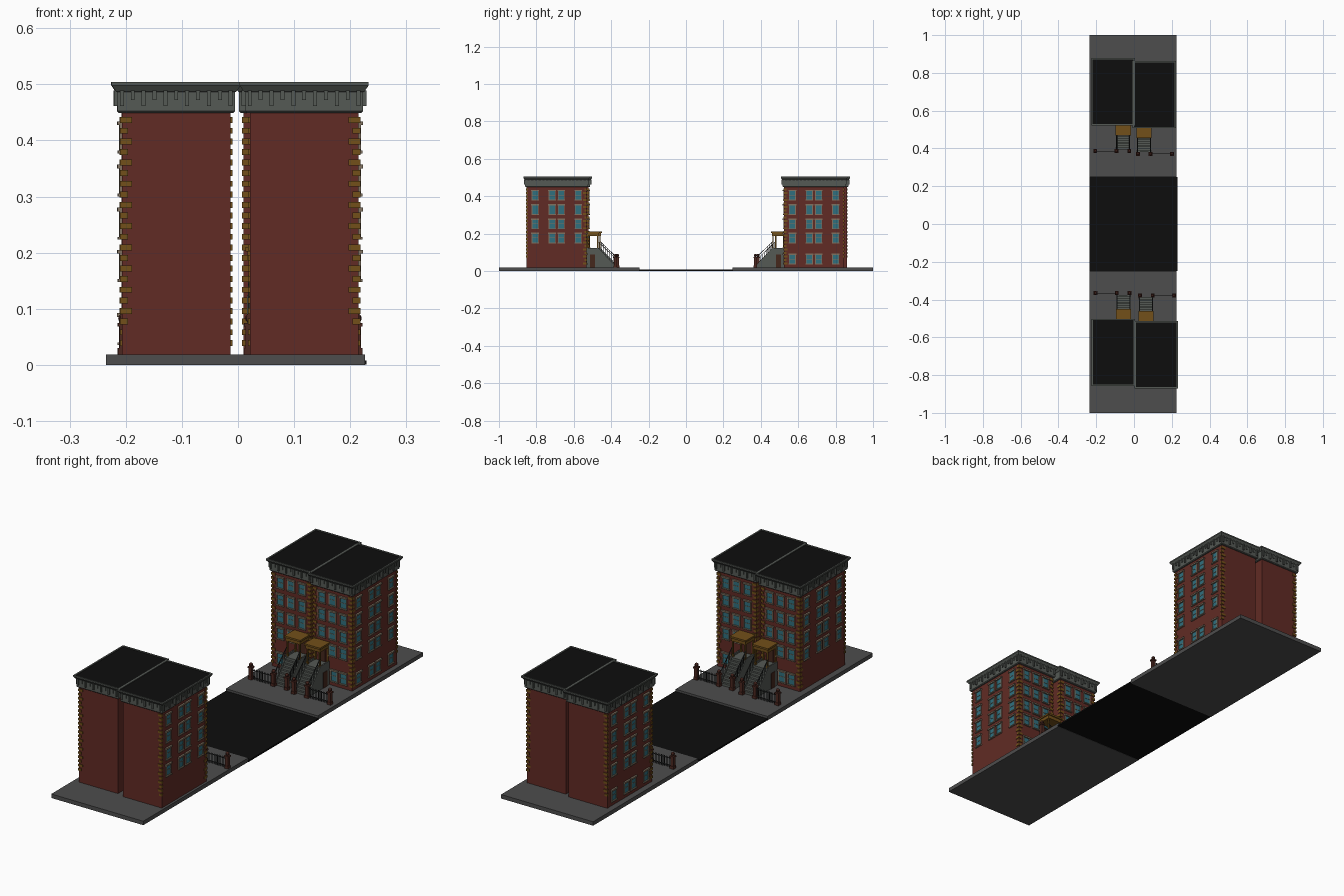
import bpy, bmesh
from math import pi
from mathutils import Matrix, Vector

if "Cube" in bpy.data.objects:
    bpy.data.objects.remove(bpy.data.objects["Cube"])

COLORS = {
    "brick": (0.12, 0.024, 0.018), "quoin": (0.17, 0.08, 0.010), "stone": (0.09, 0.10, 0.09),
    "trim": (0.22, 0.17, 0.12), "glass": (0.03, 0.16, 0.21), "roof": (0.004, 0.004, 0.004),
    "road": (0.004, 0.004, 0.004), "paving": (0.075, 0.075, 0.075),
    "iron": (0.02, 0.022, 0.022), "post": (0.07, 0.02, 0.014), "door": (0.06, 0.02, 0.012),
}
MATS = {}
for key, col in COLORS.items():
    MATS[key] = bpy.data.materials.new(key)
    MATS[key].diffuse_color = (*col, 1)


def box(bm, x0, x1, y0, y1, z0, z1):
    m = Matrix.Translation(((x0 + x1) / 2, (y0 + y1) / 2, (z0 + z1) / 2)) @ \
        Matrix.Diagonal((abs(x1 - x0), abs(y1 - y0), abs(z1 - z0), 1))
    bmesh.ops.create_cube(bm, size=1, matrix=m)


def prism(bm, x0, x1, profile):
    """Extrude a (y, z) outline along x."""
    a = [bm.verts.new((x0, y, z)) for y, z in profile]
    b = [bm.verts.new((x1, y, z)) for y, z in profile]
    bm.faces.new(a)
    bm.faces.new(b[::-1])
    for i in range(len(a)):
        j = (i + 1) % len(a)
        bm.faces.new((a[i], b[i], b[j], a[j]))


def finish(bm, name, mat, matrix=Matrix()):
    bm.transform(matrix)
    bmesh.ops.recalc_face_normals(bm, faces=bm.faces)
    me = bpy.data.meshes.new(name)
    bm.to_mesh(me)
    bm.free()
    me.materials.append(MATS[mat])
    ob = bpy.data.objects.new(name, me)
    bpy.context.collection.objects.link(ob)


W, D = 0.097, 0.16            # half width and half depth of the brick body
G, TOP = 0.018, 0.452         # pavement level and wall top
ROWS = (0.15, 0.225, 0.302, 0.379)
DOOR = 0.054                  # door axis


def on_face(bm, face, u0, u1, d0, d1, z0, z1):
    """Box on a wall: u runs along the wall, d outward from it."""
    if face == "front":
        box(bm, u0, u1, -D - d1, -D - d0, z0, z1)
    elif face == "rear":
        box(bm, u0, u1, D + d0, D + d1, z0, z1)
    else:
        box(bm, -W - d1, -W - d0, u0, u1, z0, z1)


def window(trim, glass, face, u, z, h=0.053):
    on_face(glass, face, u - 0.015, u + 0.015, -0.002, 0.0015, z + 0.003, z + h - 0.004)
    for s in (-1, 1):
        on_face(trim, face, u + s * 0.0165 - 0.002, u + s * 0.0165 + 0.002, -0.002, 0.004, z, z + h)
    on_face(trim, face, u - 0.015, u + 0.015, -0.002, 0.003, z + h / 2 - 0.001, z + h / 2 + 0.001)
    on_face(trim, face, u - 0.021, u + 0.021, -0.002, 0.008, z + h - 0.005, z + h + 0.002)
    on_face(trim, face, u - 0.020, u + 0.020, -0.002, 0.007, z - 0.002, z + 0.003)


def building(name, cx, cy, mirror, turned, basement_side):
    place = Matrix.Translation((cx, cy, 0)) @ Matrix.Rotation(pi if turned else 0, 4, 'Z') \
        @ Matrix.Diagonal((mirror, 1, 1, 1))
    done = lambda bm, part, mat: finish(bm, name + "_" + part, mat, place)

    # brick body
    bm = bmesh.new()
    box(bm, -W, W, -D, D, G - 0.002, TOP)
    done(bm, "brick_walls", "brick")

    # windows
    trim, glass = bmesh.new(), bmesh.new()
    for z in ROWS:
        for u in (-0.054, 0, DOOR):
            if not (u == DOOR and z == ROWS[0]):
                window(trim, glass, "front", u, z)
    for u in (-0.054, -0.008):
        window(trim, glass, "front", u, 0.037)
    for z in ((0.037,) if basement_side else ()) + ROWS:
        for u in (-0.116, -0.025, 0.024, 0.115):
            window(trim, glass, "side", u, z)
    done(trim, "window_frames", "trim")
    done(glass, "window_glass", "glass")

    # corner quoins, alternating long and short
    bm = bmesh.new()
    for i in range(22):
        z = 0.034 + i * 0.0189
        a, b = (0.018, 0.011) if i % 2 else (0.011, 0.018)
        box(bm, -W - 0.003, -W + a, -D - 0.003, -D + b, z, z + 0.0105)
        box(bm, W - a, W + 0.003, -D - 0.003, -D + b, z, z + 0.0105)
        if z > 0.065:
            box(bm, -W - 0.003, -W + a, D - 0.006, D + 0.003, z, z + 0.0105)
    done(bm, "corner_quoins", "quoin")

    # cornice lofted from rectangular rings, with raised rim
    bm, rings = bmesh.new(), []
    for o, z in ((0.005, 0.449), (0.008, 0.452), (0.008, 0.486), (0.011, 0.488),
                 (0.018, 0.498), (0.018, 0.504), (0.011, 0.504), (0.011, 0.499)):
        rings.append([bm.verts.new((sx * (W + o), sy * (D + o), z))
                      for sx, sy in ((-1, -1), (1, -1), (1, 1), (-1, 1))])
    for r, q in zip(rings, rings[1:]):
        for i in range(4):
            j = (i + 1) % 4
            bm.faces.new((r[i], r[j], q[j], q[i]))
    bm.faces.new(rings[0])
    bm.faces.new(rings[-1])
    done(bm, "cornice", "stone")

    # cornice brackets, alternating long and short
    bm = bmesh.new()
    for face, half in (("front", W), ("rear", W), ("side", D)):
        n = round(2 * half / 0.0202)
        for i in range(n + 1):
            u = -half + i * 2 * half / n
            zb, d = (0.461, 0.014) if i % 2 == 0 else (0.472, 0.012)
            on_face(bm, face, u - 0.0035, u + 0.0035, 0.006, d, zb, 0.489)
    done(bm, "cornice_brackets", "stone")

    bm = bmesh.new()
    box(bm, -W - 0.011, W + 0.011, -D - 0.011, D + 0.011, 0.4975, 0.501)
    done(bm, "flat_roof", "roof")

    # stoop: stepped profile plus side stringers
    n, y0, y1, top = 9, -0.305, -0.222, 0.116
    prof = [(-D, G), (y0, G)]
    for i in range(n):
        z = G + (i + 1) * (top - G) / n
        prof += [(y0 + i * (y1 - y0) / n, z), (y0 + (i + 1) * (y1 - y0) / n, z)]
    prof.append((-D, top))
    bm = bmesh.new()
    prism(bm, DOOR - 0.032, DOOR + 0.032, prof)
    for s in (-1, 1):
        x = DOOR + s * 0.034
        prism(bm, x - 0.003, x + 0.003,
              [(-D, G), (-0.308, G), (-0.308, 0.034), (y1, top + 0.008), (-D, top + 0.008)])
    done(bm, "front_steps", "stone")

    # entrance doors
    bm = bmesh.new()
    box(bm, DOOR - 0.018, DOOR + 0.018, -D - 0.003, -D + 0.002, top, 0.172)
    box(bm, DOOR - 0.039, DOOR - 0.036, -0.205, -0.178, G, 0.088)
    done(bm, "doors", "door")
    bm = bmesh.new()
    box(bm, DOOR - 0.018, DOOR + 0.018, -D - 0.003, -D + 0.002, 0.174, 0.186)
    done(bm, "door_transom", "glass")

    # porch canopy and columns
    bm = bmesh.new()
    box(bm, DOOR - 0.036, DOOR + 0.036, -0.226, -D, 0.187, 0.202)
    box(bm, DOOR - 0.040, DOOR + 0.040, -0.231, -D, 0.202, 0.210)
    for s in (-1, 1):
        x = DOOR + s * 0.031
        for y in (-0.220, -0.164):
            box(bm, x - 0.003, x + 0.003, y - 0.003, y + 0.003, top, 0.188)
            box(bm, x - 0.0045, x + 0.0045, y - 0.0045, y + 0.0045, top, top + 0.010)
    done(bm, "porch_canopy", "quoin")

    # stair handrails and balusters
    bm = bmesh.new()
    for s in (-1, 1):
        x = DOOR + s * 0.034
        prism(bm, x - 0.0015, x + 0.0015,
              [(-0.31, 0.070), (-0.31, 0.074), (-0.222, 0.159), (-0.222, 0.155)])
        for i in range(8):
            t = (i + 0.5) / 8
            y, z = -0.308 + 0.086 * t, 0.034 + 0.09 * t
            box(bm, x - 0.001, x + 0.001, y - 0.001, y + 0.001, z - 0.003, z + 0.037)
    # front yard fence
    fy = -0.314
    for z in (0.026, 0.058):
        box(bm, -0.094, 0.019, fy - 0.0012, fy + 0.0012, z, z + 0.003)
    for i in range(13):
        x = -0.083 + i * 0.0078
        box(bm, x - 0.001, x + 0.001, fy - 0.001, fy + 0.001, G, 0.066)
    done(bm, "iron_railings", "iron")

    # gate posts with plinth, cap and ball
    bm = bmesh.new()
    for x in (-0.094, 0.019, 0.086):
        for r, z0, z1 in ((0.0095, G, 0.030), (0.0075, 0.030, 0.068), (0.010, 0.068, 0.075)):
            box(bm, x - r, x + r, fy - r, fy + r, z0, z1)
        bmesh.ops.create_uvsphere(bm, u_segments=8, v_segments=6, radius=0.0085,
                                  matrix=Matrix.Translation((x, fy, 0.083)))
    done(bm, "gate_posts", "post")


building("back_left_house", -0.111, 0.700, 1, False, True)
building("back_right_house", 0.107, 0.685, -1, False, True)
building("front_right_house", 0.118, -0.692, 1, True, False)
building("front_left_house", -0.110, -0.680, -1, True, False)

# pavements and road
for label, y0, y1 in (("front", -1, -0.248), ("back", 0.248, 1)):
    bm = bmesh.new()
    box(bm, -0.235, 0.226, y0, y1, 0, G)
    for x in (-0.118, -0.004, 0.107):
        bmesh.ops.bisect_plane(bm, geom=bm.verts[:] + bm.edges[:] + bm.faces[:],
                               plane_co=Vector((x, 0, 0)), plane_no=Vector((1, 0, 0)))
    finish(bm, label + "_pavement", "paving")
bm = bmesh.new()
box(bm, -0.235, 0.229, -0.25, 0.25, 0.001, 0.008)
finish(bm, "road", "road")

for m in bpy.data.materials:
    if m.users and not m.is_grease_pencil:
        m.use_nodes = True
        m.node_tree.nodes["Principled BSDF"].inputs["Base Color"].default_value = m.diffuse_color
